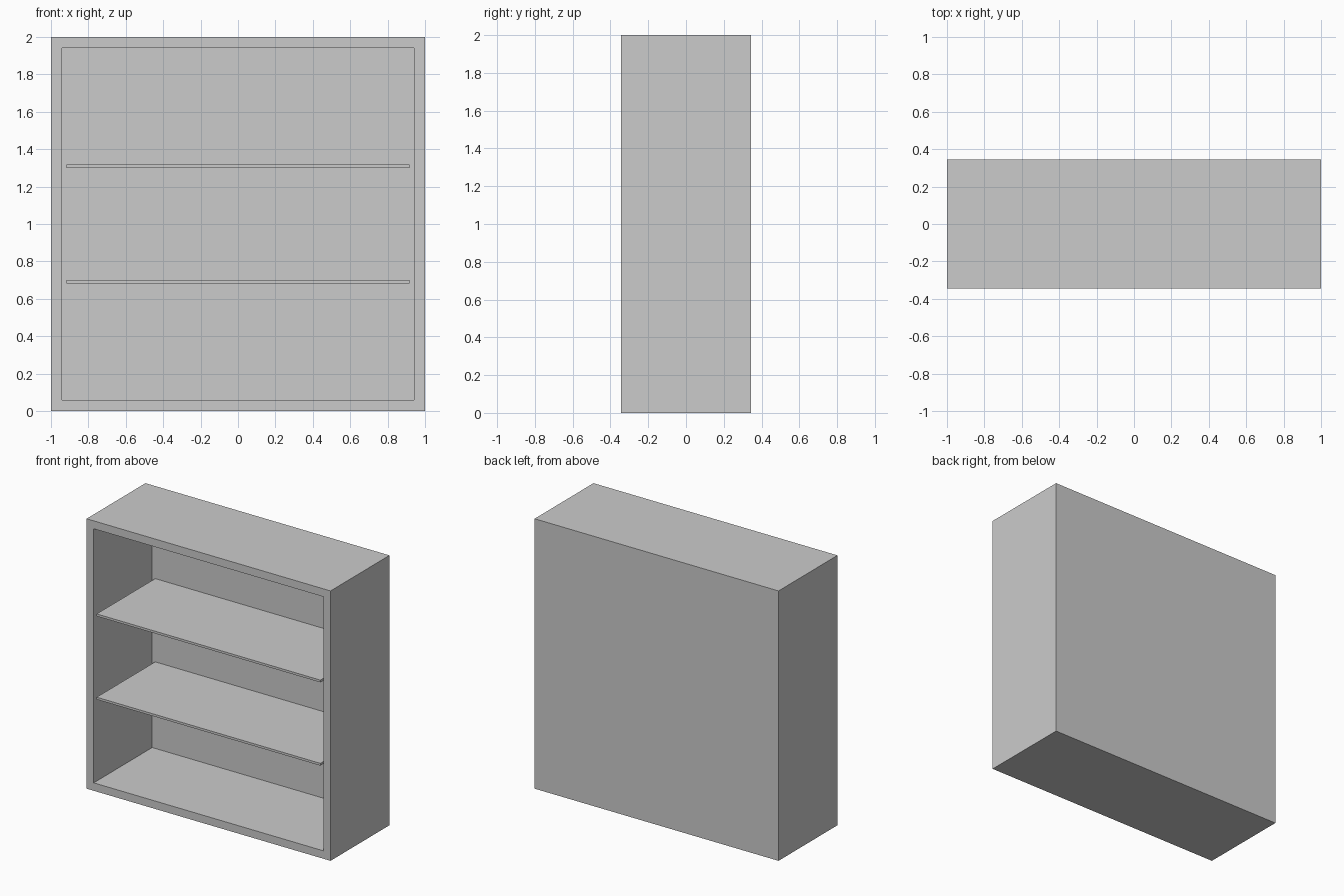
import bpy, bmesh
from mathutils import Vector

if "Cube" in bpy.data.objects:
    bpy.data.objects.remove(bpy.data.objects["Cube"])

W, D, H = 2.0, 0.69, 2.0      # outer size
RIM = 0.083                   # frame thickness
BACK = 0.005                  # thin back panel
SHELF = 0.017                 # shelf thickness
BAYS = 3


def box_bmesh(size, centre):
    bm = bmesh.new()
    bmesh.ops.create_cube(bm, size=1)
    bmesh.ops.scale(bm, vec=Vector(size), verts=bm.verts)
    bmesh.ops.translate(bm, vec=Vector(centre), verts=bm.verts)
    return bm


def finish(bm, name):
    bm.normal_update()
    mesh = bpy.data.meshes.new(name)
    bm.to_mesh(mesh)
    bm.free()
    obj = bpy.data.objects.new(name, mesh)
    bpy.context.collection.objects.link(obj)
    return obj


# Cabinet: a box whose front is inset, then pushed in to hollow it out
bm = box_bmesh((W, D, H), (0, 0, H / 2))
bm.normal_update()
front = min(bm.faces, key=lambda f: f.calc_center_median().y)
bmesh.ops.inset_region(bm, faces=[front], thickness=RIM)
cavity = bmesh.ops.extrude_discrete_faces(bm, faces=[front])["faces"][0]
bmesh.ops.translate(bm, vec=(0, D - BACK, 0), verts=cavity.verts)
finish(bm, "cabinet")

# Shelves: evenly spaced, flush with the front
bay = (H - 2 * RIM - (BAYS - 1) * SHELF) / BAYS
for i in range(1, BAYS):
    z = RIM + i * bay + (i - 0.5) * SHELF
    finish(box_bmesh((W - 2 * RIM, D - BACK, SHELF), (0, -BACK / 2, z)), f"shelf_{i}")
